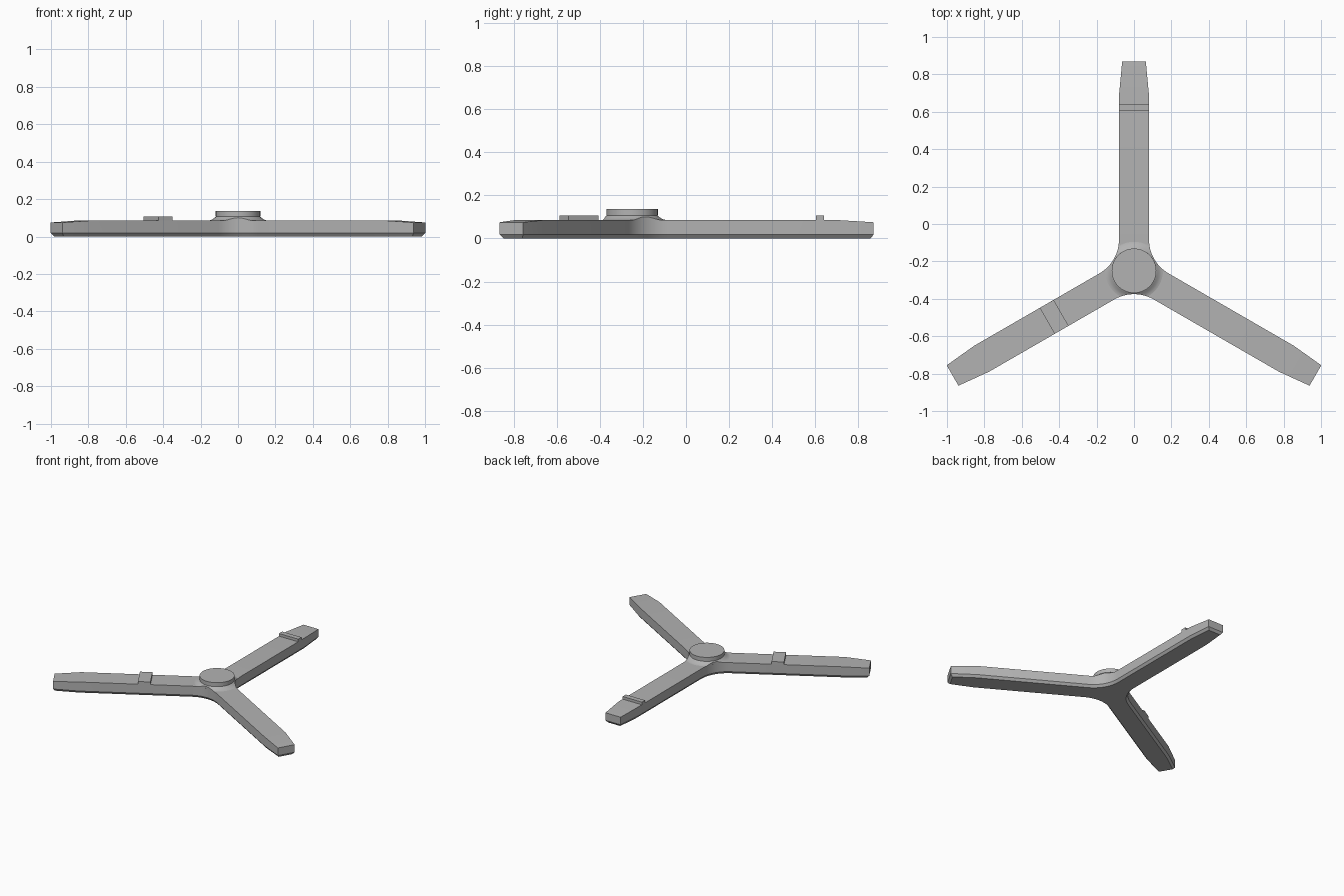
import bpy, bmesh
from math import sin, cos, pi, radians, sqrt
from mathutils import Vector, Matrix

cube = bpy.data.objects.get("Cube")
if cube:
    bpy.data.objects.remove(cube)

CENTRE = Vector((0, -0.25, 0))
HALF, TIP_HALF = 0.08, 0.063        # arm half widths
BEND, LENGTH = 0.94, 1.12           # start of tip taper, arm length
FILLET, FILLET_DIST = 0.21, 0.335   # fillet radius, distance of its centre from the hub
TOP, TIP_TOP, CHAMFER = 0.086, 0.075, 0.018
ARMS = [radians(a) for a in (90, 210, 330)]

grey = bpy.data.materials.new("light_grey")
grey.use_nodes = True
colour = (0.45, 0.45, 0.45, 1)
grey.diffuse_color = colour
grey.node_tree.nodes["Principled BSDF"].inputs["Base Color"].default_value = colour


def finish(name, bm, angle=20):
    bmesh.ops.recalc_face_normals(bm, faces=bm.faces[:])
    mesh = bpy.data.meshes.new(name)
    bm.to_mesh(mesh)
    bm.free()
    mesh.materials.append(grey)
    obj = bpy.data.objects.new(name, mesh)
    obj.location = CENTRE
    bpy.context.collection.objects.link(obj)
    bpy.ops.object.select_all(action="DESELECT")
    obj.select_set(True)
    bpy.context.view_layer.objects.active = obj
    bpy.ops.object.shade_smooth_by_angle(angle=radians(angle))
    return obj


def polar(r, a):
    return Vector((r * cos(a), r * sin(a), 0))


def bridge(bm, low, high):
    n = len(low)
    for i in range(n):
        j = (i + 1) % n
        bm.faces.new((low[i], low[j], high[j], high[i]))


def inset(points, d):
    """Mitred inward offset of a counterclockwise outline."""
    result = []
    for i, p in enumerate(points):
        a = (p - points[i - 1]).normalized()
        b = (points[(i + 1) % len(points)] - p).normalized()
        na, nb = Vector((-a.y, a.x, 0)), Vector((-b.y, b.x, 0))
        result.append(p + (na + nb) * d / (1 + na.dot(nb)))
    return result


# Three-armed body: outline with filleted joins between arms
outline, tips = [], []
for a in ARMS:
    along, side = polar(1, a), polar(1, a + pi / 2)
    tips.append(len(outline))
    for u, v in ((BEND, -HALF), (LENGTH, -TIP_HALF), (LENGTH, TIP_HALF), (BEND, HALF)):
        outline.append(along * u + side * v)
    middle = polar(FILLET_DIST, a + pi / 3)
    for i in range(13):
        outline.append(middle + polar(FILLET, a + radians(270 - 5 * i)))

bm = bmesh.new()
up = Vector((0, 0, 1))
base = [bm.verts.new(p) for p in inset(outline, 0.014)]
rim = [bm.verts.new(p + up * CHAMFER) for p in outline]
top = [bm.verts.new(p + up * (TIP_TOP if p.length > 1 else TOP)) for p in outline]
bridge(bm, base, rim)
bridge(bm, rim, top)
bm.faces.new(base)
bm.faces.new([v for v in top if v.co.z > TIP_TOP + 0.001])
for t in tips:
    bm.faces.new(top[t:t + 4])
finish("three_arm_body", bm)


# Flared collar under the hub, trimmed to the body outline between arms
def edge_distance(a):
    gap = min(((a - arm - pi / 3 + pi) % (2 * pi) - pi for arm in ARMS), key=abs)
    inside = FILLET ** 2 - (FILLET_DIST * sin(gap)) ** 2
    return FILLET_DIST * cos(gap) - sqrt(inside) if inside > 0 else 1


def flare_height(r):
    t = max(0, min(1, (0.155 - r) / 0.04))
    return TOP + 0.023 * t ** 1.6


bm = bmesh.new()
rings = []
for k in range(7):
    ring = []
    for i in range(96):
        a = 2 * pi * i / 96
        outer = min(0.155, edge_distance(a))
        r = outer + (0.113 - outer) * max(0, k - 1) / 5
        ring.append(bm.verts.new(polar(r, a) + up * (flare_height(r) if k else TOP - 0.004)))
    rings.append(ring)
for low, high in zip(rings, rings[1:]):
    bridge(bm, low, high)
bm.faces.new(rings[-1])
finish("hub_collar", bm, 35)

# Round hub cap
bm = bmesh.new()
bmesh.ops.create_cone(bm, cap_ends=True, segments=64, radius1=0.119, radius2=0.119,
                      depth=0.03, matrix=Matrix.Translation((0, 0, 0.122)))
finish("hub_cap", bm, 30)


# Raised bands across two of the arms
def band(name, arm, start, end):
    bm = bmesh.new()
    size = Matrix.Diagonal((end - start, 2 * HALF, 0.023, 1))
    place = Matrix.Rotation(arm, 4, "Z") @ Matrix.Translation(((start + end) / 2, 0, 0.0945))
    bmesh.ops.create_cube(bm, size=1, matrix=place @ size)
    finish(name, bm)


band("back_arm_band", ARMS[0], 0.853, 0.891)
band("right_arm_band", ARMS[1], 0.45, 0.536)
